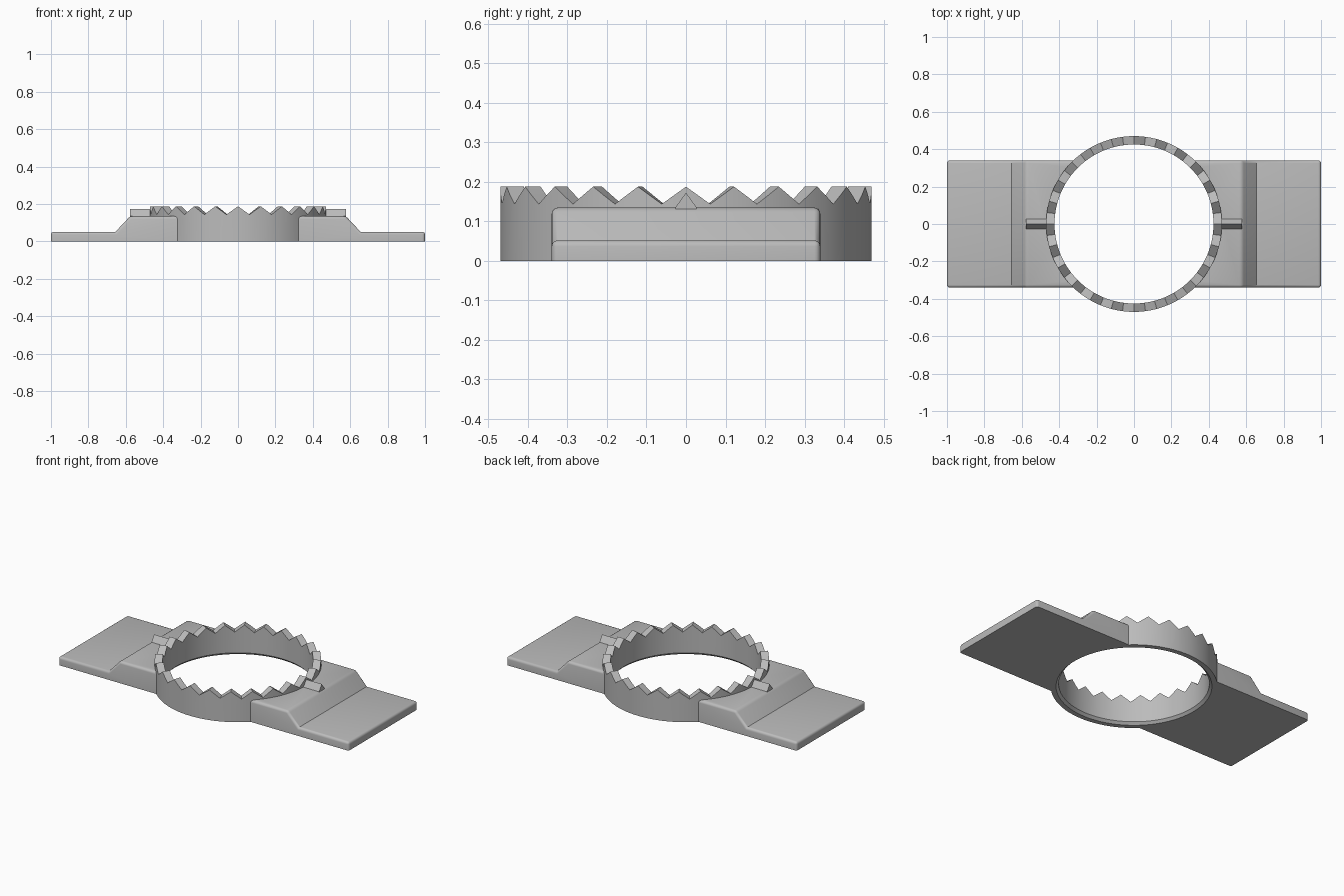
import bpy, bmesh
from math import cos, sin, pi, radians

cube = bpy.data.objects.get("Cube")
if cube:
    bpy.data.objects.remove(cube, do_unlink=True)

# One plain grey for the whole part
GREY = (0.5, 0.5, 0.5, 1)
grey = bpy.data.materials.new("plain grey")
grey.use_nodes = True
grey.diffuse_color = GREY
grey.node_tree.nodes["Principled BSDF"].inputs["Base Color"].default_value = GREY

OUTER, INNER, CHAMFER = 0.47, 0.425, 0.015
PEAK, VALLEY = 0.188, 0.144
TEETH, STEPS = 24, 4
HALF_DEPTH = 0.34


def finish(name, bm):
    bmesh.ops.recalc_face_normals(bm, faces=bm.faces)
    mesh = bpy.data.meshes.new(name)
    bm.to_mesh(mesh)
    bm.free()
    mesh.materials.append(grey)
    obj = bpy.data.objects.new(name, mesh)
    bpy.context.collection.objects.link(obj)
    return obj


def activate(obj):
    bpy.ops.object.select_all(action='DESELECT')
    obj.select_set(True)
    bpy.context.view_layer.objects.active = obj


def smooth(obj):
    activate(obj)
    bpy.ops.object.shade_smooth_by_angle(angle=radians(40))


def prism(points, along, start, end):
    """Extrude a 2D profile; along is 'x' (points y, z) or 'y' (points x, z)."""
    bm = bmesh.new()
    loops = []
    for t in (start, end):
        loops.append([bm.verts.new((t, a, z) if along == 'x' else (a, t, z))
                      for a, z in points])
    n = len(points)
    for loop in loops:
        bm.faces.new(loop)
    for i in range(n):
        j = (i + 1) % n
        bm.faces.new((loops[0][i], loops[0][j], loops[1][j], loops[1][i]))
    bmesh.ops.recalc_face_normals(bm, faces=bm.faces)
    return bm


# Toothed ring with a chamfer under the bore
bm = bmesh.new()
count = TEETH * STEPS
sections = []
for i in range(count):
    a = 2 * pi * i / count
    phase = i % STEPS
    drop = min(phase, STEPS - phase) / (STEPS / 2)
    top = PEAK + (VALLEY - PEAK) * drop
    section = ((OUTER, 0), (OUTER, top), (INNER, top),
               (INNER, CHAMFER), (INNER + CHAMFER, 0))
    sections.append([bm.verts.new((r * cos(a), r * sin(a), z)) for r, z in section])
for i, this in enumerate(sections):
    after = sections[(i + 1) % count]
    for k in range(len(this)):
        m = (k + 1) % len(this)
        bm.faces.new((this[k], this[m], after[m], after[k]))
smooth(finish("toothed_ring", bm))

# Cutter that trims the plates to the ring
bm = bmesh.new()
bmesh.ops.create_cone(bm, cap_ends=True, segments=count, radius1=0.46, radius2=0.46, depth=1)
cutter = finish("ring_cutter", bm)
cutter.hide_render = True

for side, sign in (("left", 1), ("right", -1)):
    # Stepped plate with rounded upper edges and end corners
    profile = [(0.2, 0), (1, 0), (1, 0.052), (0.655, 0.052), (0.577, 0.135), (0.2, 0.135)]
    bm = prism([(sign * x, z) for x, z in profile], 'y', -HALF_DEPTH, HALF_DEPTH)
    rounded = []
    for e in bm.edges:
        on_floor = all(v.co.z < 0.001 for v in e.verts)
        hidden_end = all(abs(v.co.x) < 0.21 for v in e.verts)
        if e.is_convex and not on_floor and not hidden_end:
            rounded.append(e)
    bmesh.ops.bevel(bm, geom=rounded, offset=0.015, offset_type='OFFSET',
                    segments=4, profile=0.5, affect='EDGES', clamp_overlap=True)
    plate = finish(side + "_plate", bm)
    trim = plate.modifiers.new("trim", 'BOOLEAN')
    trim.operation = 'DIFFERENCE'
    trim.solver = 'EXACT'
    trim.object = cutter
    activate(plate)
    bpy.ops.object.modifier_apply(modifier="trim")
    smooth(plate)

    # Pointed index ridge
    ridge = [(-0.027, 0.13), (0.027, 0.13), (0.027, 0.135), (0, 0.173), (-0.027, 0.135)]
    finish(side + "_index_ridge", prism(ridge, 'x', sign * 0.45, sign * 0.577))

bpy.data.objects.remove(cutter, do_unlink=True)
